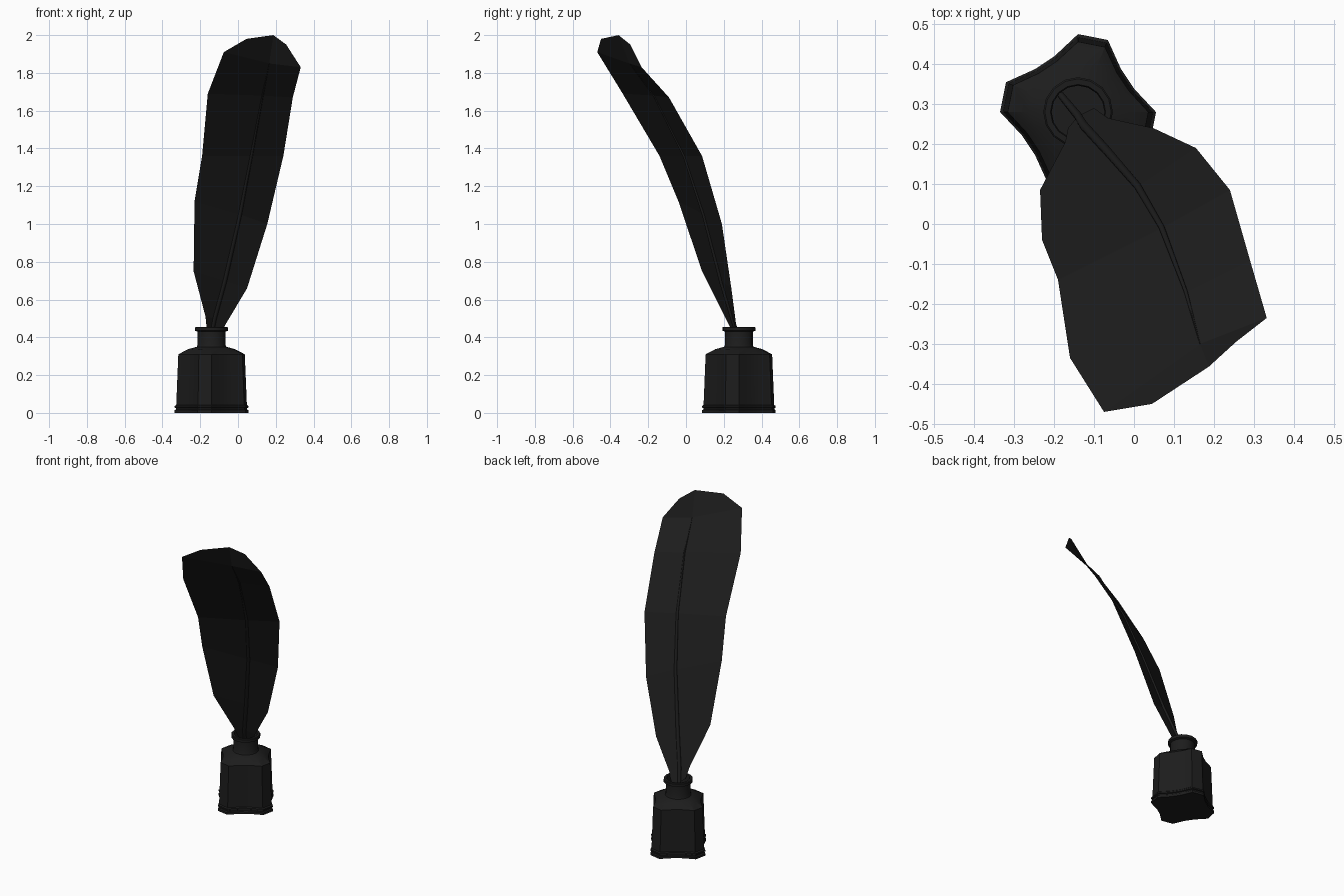
import bpy, bmesh, math
from mathutils import Vector

if "Cube" in bpy.data.objects:
    bpy.data.objects.remove(bpy.data.objects["Cube"])

black = bpy.data.materials.new("black")
black.diffuse_color = (0.012, 0.012, 0.012, 1)
black.use_nodes = True
black.node_tree.nodes["Principled BSDF"].inputs["Base Color"].default_value = black.diffuse_color


def make(name, rings, closed=True, cap_start=False, cap_end=False):
    """Skin a list of equal-length point rings into a mesh object."""
    bm = bmesh.new()
    rows = [[bm.verts.new(p) for p in ring] for ring in rings]
    n = len(rows[0])
    for a, b in zip(rows, rows[1:]):
        for i in range(n if closed else n - 1):
            j = (i + 1) % n
            bm.faces.new((a[i], a[j], b[j], b[i]))
    if cap_start:
        bm.faces.new(rows[0][::-1])
    if cap_end:
        bm.faces.new(rows[-1])
    if closed:
        bmesh.ops.recalc_face_normals(bm, faces=bm.faces)
    me = bpy.data.meshes.new(name)
    bm.to_mesh(me)
    bm.free()
    ob = bpy.data.objects.new(name, me)
    bpy.context.collection.objects.link(ob)
    me.materials.append(black)
    return ob


def smooth(ob, angle):
    bpy.ops.object.select_all(action='DESELECT')
    ob.select_set(True)
    bpy.context.view_layer.objects.active = ob
    bpy.ops.object.shade_smooth_by_angle(angle=math.radians(angle))


# Ink bottle: 16-sided rings, four blunt corners with pinched sides, round neck
CX, CY, SIDES = -0.14, 0.28, 16


def ring(z, corner, side):
    pts = []
    for k in range(SIDES):
        r = corner if k % 4 in (0, 3) else side
        a = 2 * math.pi * k / SIDES
        pts.append((CX + r * math.cos(a), CY + r * math.sin(a), z))
    return pts


bottle_profile = [
    # foot with a groove
    (0.0, 0.195, 0.152), (0.014, 0.195, 0.152), (0.018, 0.188, 0.146),
    (0.025, 0.188, 0.146), (0.028, 0.195, 0.152), (0.037, 0.195, 0.152),
    (0.042, 0.187, 0.146),
    # body and shoulder
    (0.31, 0.176, 0.138), (0.337, 0.125, 0.112), (0.35, 0.078, 0.078),
    # neck and lip
    (0.36, 0.074, 0.074), (0.43, 0.074, 0.074), (0.435, 0.087, 0.087),
    (0.452, 0.087, 0.087), (0.456, 0.083, 0.083), (0.456, 0.069, 0.069),
    # inside of the neck, closed at the ink level
    (0.445, 0.066, 0.066), (0.29, 0.066, 0.066),
]
bottle = make("ink_bottle", [ring(*p) for p in bottle_profile],
              cap_start=True, cap_end=True)
smooth(bottle, 25)

# Feather vane: rows of left edge, spine, right edge
vane_rows = [
    [(-0.165, 0.24, 0.44), (-0.14, 0.27, 0.42), (-0.10, 0.29, 0.40)],
    [(-0.172, 0.205, 0.51), (-0.125, 0.245, 0.50), (-0.065, 0.265, 0.47)],
    [(-0.235, 0.085, 0.75), (-0.07, 0.185, 0.70), (0.048, 0.24, 0.66)],
    [(-0.23, -0.04, 1.12), (0.01, 0.093, 1.05), (0.155, 0.19, 1.0)],
    [(-0.19, -0.14, 1.36), (0.07, -0.01, 1.36), (0.24, 0.085, 1.36)],
    [(-0.16, -0.335, 1.69), (0.13, -0.17, 1.68), (0.29, -0.09, 1.67)],
    [(-0.075, -0.47, 1.91), (0.165, -0.30, 1.85), (0.332, -0.235, 1.83)],
    [(0.045, -0.45, 1.98), (0.187, -0.357, 2.0), (0.255, -0.295, 1.95)],
]
vane = make("feather_vane", vane_rows, closed=False)

# Quill shaft: tapered tube along the spine, running down into the neck
path = [Vector((-0.183, 0.322, 0.31))] + [Vector(r[1]) for r in vane_rows[:7]]
radii = [0.009, 0.011, 0.012, 0.012, 0.010, 0.008, 0.005, 0.001]
tube = []
for i, (p, r) in enumerate(zip(path, radii)):
    t = (path[min(i + 1, len(path) - 1)] - path[max(i - 1, 0)]).normalized()
    u = t.cross(Vector((0, 1, 0))).normalized()
    v = t.cross(u)
    tube.append([p + r * (math.cos(a) * u + math.sin(a) * v)
                 for a in (math.tau * k / 6 for k in range(6))])
shaft = make("quill_shaft", tube, cap_start=True, cap_end=True)
smooth(shaft, 65)
